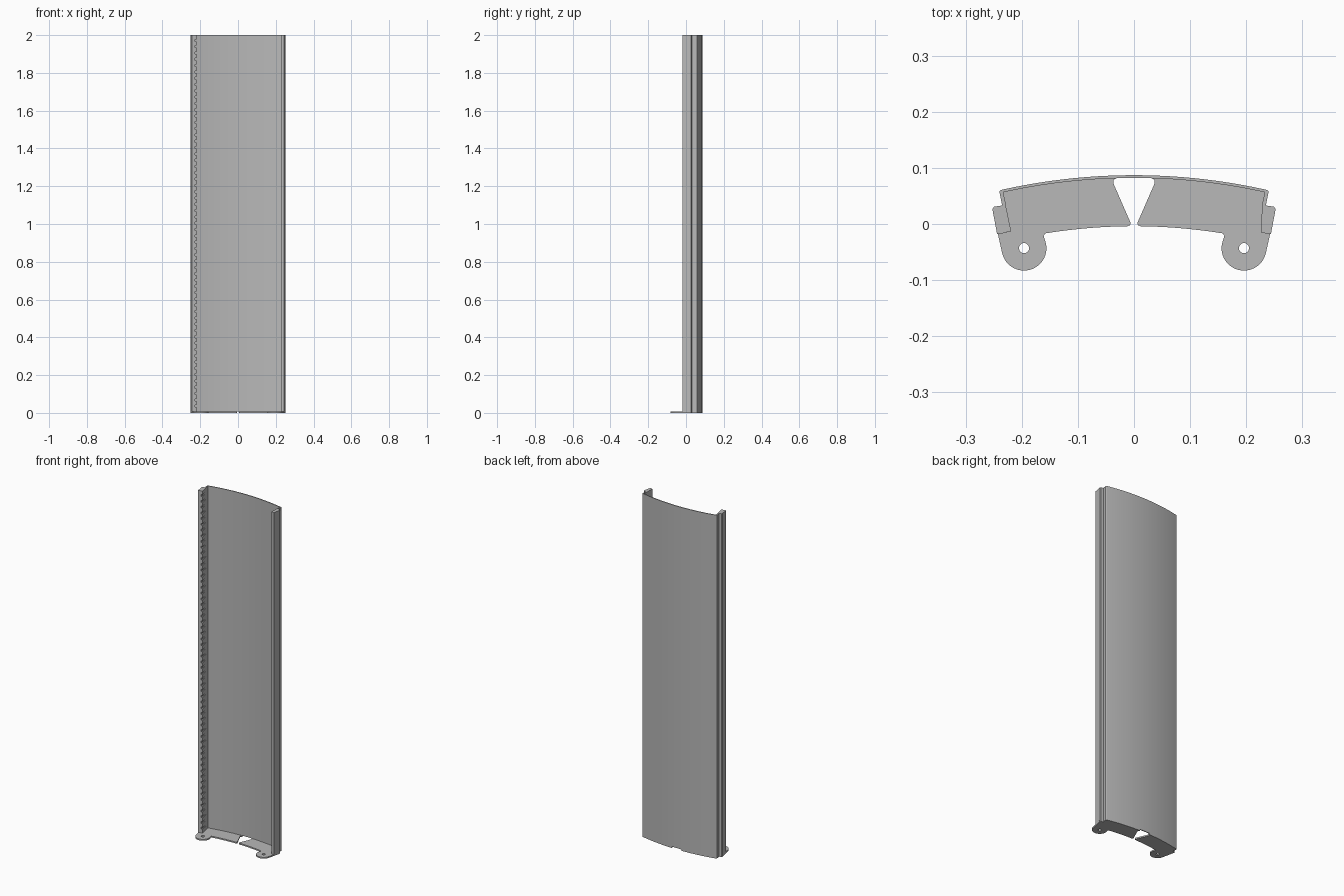
import bpy, bmesh, math

if "Cube" in bpy.data.objects:
    bpy.data.objects.remove(bpy.data.objects["Cube"], do_unlink=True)

HEIGHT, PLATE = 2.0, 0.008
CENTRE_Y = -0.993          # centre of the panel's curvature
R_OUT, R_IN, R_FRONT = 1.08, 1.075, 0.989

grey = bpy.data.materials.new("plain_grey")
grey.use_nodes = True
grey.diffuse_color = (0.48, 0.48, 0.48, 1)
grey.node_tree.nodes["Principled BSDF"].inputs["Base Color"].default_value = grey.diffuse_color


def bow(r, x0, x1, n):
    """Points on the panel's curve of radius r, from x0 to x1."""
    xs = [x0 + (x1 - x0) * i / n for i in range(n + 1)]
    return [(x, CENTRE_Y + math.sqrt(r * r - x * x)) for x in xs]


def circle(cx, cy, r, a0, a1, n):
    angles = [math.radians(a0 + (a1 - a0) * i / n) for i in range(n + 1)]
    return [(cx + r * math.cos(a), cy + r * math.sin(a)) for a in angles]


def mirrored(points):
    return [(-x, y) for x, y in reversed(points)]


def prism(name, loops, z0, z1):
    """Extrude an outline, with any holes, from z0 to z1."""
    bm = bmesh.new()
    for loop in loops:
        verts = [bm.verts.new((x, y, z0)) for x, y in loop]
        if len(loops) == 1:
            bm.faces.new(verts)
        else:
            for a, b in zip(verts, verts[1:] + verts[:1]):
                bm.edges.new((a, b))
    if len(loops) > 1:
        bmesh.ops.triangle_fill(bm, edges=bm.edges[:], use_beauty=True)
    new = bmesh.ops.extrude_face_region(bm, geom=bm.faces[:])["geom"]
    top = [v for v in new if isinstance(v, bmesh.types.BMVert)]
    bmesh.ops.translate(bm, verts=top, vec=(0, 0, z1 - z0))
    bmesh.ops.recalc_face_normals(bm, faces=bm.faces[:])
    mesh = bpy.data.meshes.new(name)
    bm.to_mesh(mesh)
    bm.free()
    mesh.materials.append(grey)
    obj = bpy.data.objects.new(name, mesh)
    bpy.context.collection.objects.link(obj)
    bpy.ops.object.select_all(action='DESELECT')
    obj.select_set(True)
    bpy.context.view_layer.objects.active = obj
    bpy.ops.object.shade_smooth_by_angle(angle=math.radians(25))
    return obj


# Curved panel with a thicker rail along each side
side = [(-0.240, 0.058), (-0.235, 0.033), (-0.249, 0.031), (-0.2525, 0.027),
        (-0.244, -0.018), (-0.227, -0.0155), (-0.228, 0.034)]
section = (bow(R_OUT, 0.237, -0.237, 40) + side
           + bow(R_IN, -0.233, 0.233, 40) + mirrored(side))
prism("curved_panel", [section], PLATE, HEIGHT)

# Row of small wedge teeth on the inside of one rail
tooth_height, tooth_count = 0.022, 60
teeth = prism("rail_teeth", [[(-0.231, 0.045), (-0.231, -0.0155), (-0.219, -0.013)]],
              PLATE, PLATE + tooth_height)
array = teeth.modifiers.new("row", 'ARRAY')
array.count = tooth_count
array.use_relative_offset = False
array.use_constant_offset = True
array.constant_offset_displace = (0, 0, (HEIGHT - PLATE - tooth_height) / (tooth_count - 1))

# Two foot plates, each with a rounded lug and a screw hole
lug = (-0.196, -0.043)
outline = (bow(R_OUT, -0.031, -0.237, 16) + side[:4]
           + circle(*lug, 0.04, 190, 370, 24)
           + [(-0.161, -0.021)]
           + bow(R_FRONT, -0.158, -0.012, 12)
           + [(-0.007, -0.002), (-0.006, 0.002), (-0.037, 0.073),
              (-0.036, 0.079), (-0.031, 0.0815)])
hole = circle(*lug, 0.009, 0, 345, 23)
prism("right_foot_plate", [outline, hole], 0, PLATE)
prism("left_foot_plate", [mirrored(outline), mirrored(hole)], 0, PLATE)
